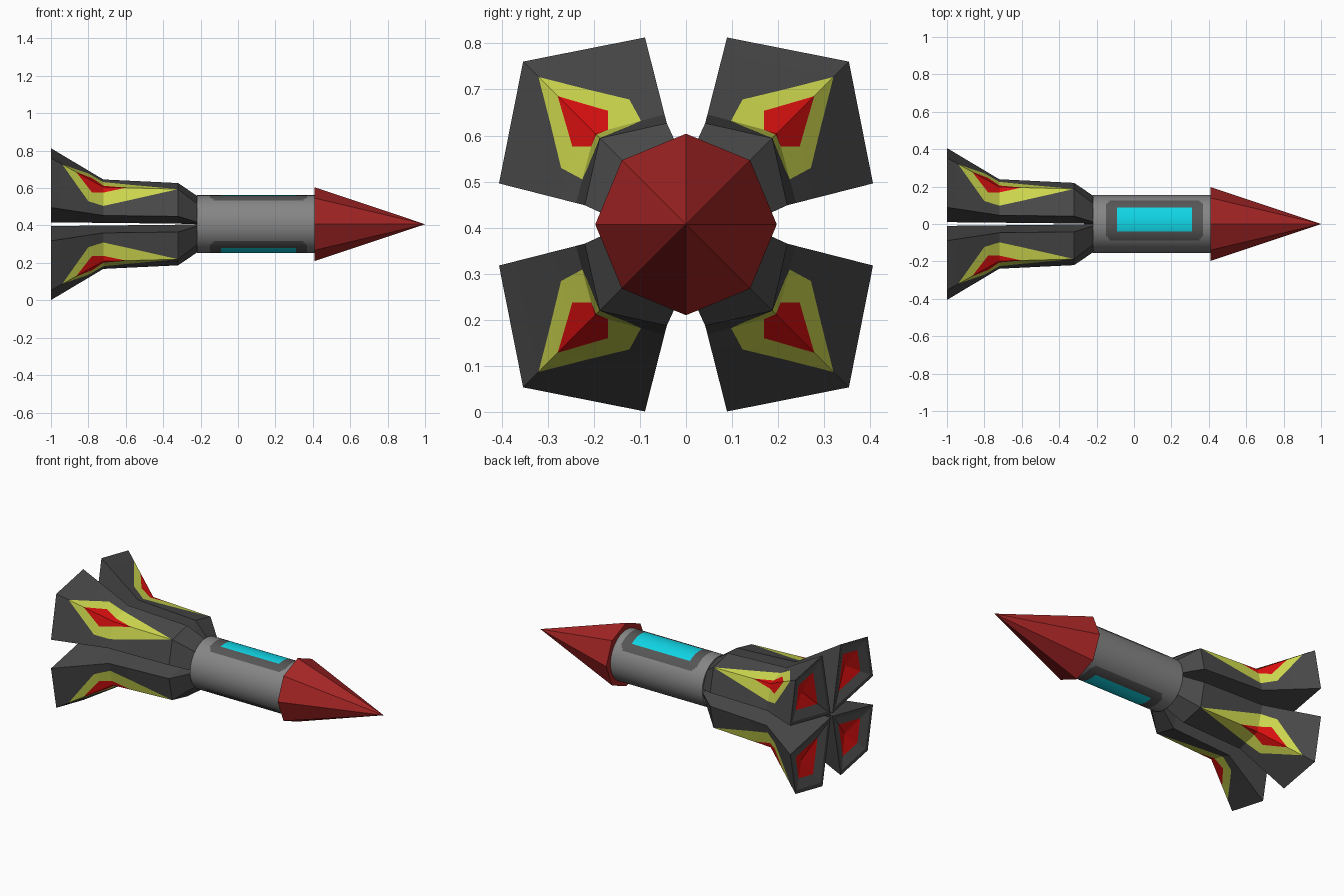
import bpy, bmesh, math
from mathutils import Matrix, Vector

if "Cube" in bpy.data.objects:
    bpy.data.objects.remove(bpy.data.objects["Cube"])

AXIS_Z = 0.407
BODY_R = 0.155


def material(name, hex_rgb):
    def lin(c):
        c /= 255
        return c / 12.92 if c <= 0.04045 else ((c + 0.055) / 1.055) ** 2.4
    m = bpy.data.materials.new(name)
    m.diffuse_color = (*[lin(c) for c in hex_rgb], 1)
    m.use_nodes = True
    m.node_tree.nodes["Principled BSDF"].inputs["Base Color"].default_value = m.diffuse_color
    return m


GREY = material("body grey", (134, 134, 134))
FRAME = material("frame grey", (86, 86, 86))
CYAN = material("window cyan", (16, 212, 228))
NOSE = material("nose red", (166, 37, 37))
DARK = material("pod dark grey", (74, 74, 74))
YELLOW = material("marking yellow", (210, 220, 80))
RED = material("marking red", (222, 16, 16))


def finish(bm, name, mats, normals=True):
    if normals:
        bmesh.ops.recalc_face_normals(bm, faces=bm.faces)
    me = bpy.data.meshes.new(name)
    bm.to_mesh(me)
    bm.free()
    for m in mats:
        me.materials.append(m)
    ob = bpy.data.objects.new(name, me)
    ob.location.z = AXIS_Z
    bpy.context.collection.objects.link(ob)
    return ob


# Nose: eight-sided pyramid
bm = bmesh.new()
bmesh.ops.create_cone(bm, cap_ends=True, segments=8, radius1=0.197, radius2=0, depth=0.59,
                      matrix=Matrix.Translation((0.705, 0, 0)) @ Matrix.Rotation(math.pi / 2, 4, 'Y'))
bmesh.ops.remove_doubles(bm, verts=bm.verts, dist=1e-5)
finish(bm, "nose_cone", [NOSE])


# Body: fine tube so that the two rounded windows can be cut by rule
def in_round_rect(dx, ds, hx, hs, r):
    qx, qs = abs(dx) - hx + r, abs(ds) - hs + r
    return math.hypot(max(qx, 0), max(qs, 0)) + min(max(qx, qs), 0) <= r


def body_material(x, deg):
    d = (deg + 90) % 180 - 90 - 10          # same window above and below
    s = math.radians(d) * BODY_R
    if in_round_rect(x - 0.11, s, 0.20, 0.0677, 0.008):
        return 2
    if in_round_rect(x - 0.11, s, 0.26, 0.1218, 0.05):
        return 1
    return 0


bm = bmesh.new()
N, M = 72, 63
rings = []
for i in range(M + 1):
    x = -0.22 + 0.01 * i
    rings.append([bm.verts.new((x, BODY_R * math.sin(2 * math.pi * j / N),
                                BODY_R * math.cos(2 * math.pi * j / N))) for j in range(N)])
for i in range(M):
    for j in range(N):
        k = (j + 1) % N
        f = bm.faces.new((rings[i][j], rings[i][k], rings[i + 1][k], rings[i + 1][j]))
        f.smooth = True
        f.material_index = body_material(-0.215 + 0.01 * i, (j + 0.5) * 360 / N)
bm.faces.new(rings[0])
bm.faces.new(rings[-1])
finish(bm, "body", [GREY, FRAME, CYAN])

# Pod sections: x, ridge radius, side radius, side half-width, inner radius
SECTIONS = [(-1.0, 0.50, 0.35, 0.224, 0.014), (-0.72, 0.28, 0.202, 0.136, 0.010),
            (-0.32, 0.265, 0.185, 0.126, 0.004), (-0.22, 0.156, 0.115, 0.100, 0.0)]
# Half-widths of the painted kites along x
YELLOW_W = [(-0.94, 0), (-0.80, 0.105), (-0.72, 0.090), (-0.32, 0)]
RED_W = [(-0.865, 0), (-0.78, 0.055), (-0.72, 0.026), (-0.60, 0)]


def sample(table, x):
    if x <= table[0][0]:
        return table[0][1:]
    for a, b in zip(table, table[1:]):
        if x <= b[0]:
            t = (x - a[0]) / (b[0] - a[0])
            return tuple(p + (q - p) * t for p, q in zip(a[1:], b[1:]))
    return table[-1][1:]


def make_pod(name, angle):
    bm = bmesh.new()
    cache = {}
    ca, sa = math.cos(angle), math.sin(angle)

    def vert(x, r, t):
        key = (round(x, 4), round(r, 4), round(t, 4))
        if key not in cache:
            cache[key] = bm.verts.new((x, r * ca - t * sa, r * sa + t * ca))
        return cache[key]

    def face(pts, mat):
        vs = list(dict.fromkeys(vert(*p) for p in pts))
        if len(vs) > 2:
            bm.faces.new(vs).material_index = mat

    def row(x, side):
        ridge, sr, sw, inner = sample(SECTIONS, x)
        widths = (0, sample(RED_W, x)[0], sample(YELLOW_W, x)[0], sw)
        return [(x, ridge + (sr - ridge) * w / sw, side * w) for w in widths] + [(x, inner, 0)]

    # Walls: red, yellow and plain strips outside, plain inside
    xs = sorted({p[0] for t in (SECTIONS, YELLOW_W, RED_W) for p in t})
    for side in (1, -1):
        for x0, x1 in zip(xs, xs[1:]):
            a, b = row(x0, side), row(x1, side)
            for k, mat in enumerate((2, 1, 0, 0)):
                face((a[k], a[k + 1], b[k + 1], b[k]), mat)

    # Exhaust end: dark rim, grey ring and red centre, slightly hollow
    _, ridge, sr, sw, inner = SECTIONS[0]
    kite = [(ridge, 0), (sr, sw), (inner, 0), (sr, -sw)]
    c = 0.30

    def end_ring(s, x):
        return [(x, c + (r - c) * s, t * s) for r, t in kite]

    loops = [end_ring(1, -1.0), end_ring(0.87, -0.998), end_ring(0.54, -0.975), end_ring(0, -0.94)]
    for a, b, mat in zip(loops, loops[1:], (0, 3, 2)):
        for k in range(4):
            n = (k + 1) % 4
            face((a[k], a[n], b[n], b[k]), mat)
    finish(bm, name, [DARK, YELLOW, RED, FRAME])


for i, name in enumerate(("upper_back", "upper_front", "lower_front", "lower_back")):
    make_pod(name + "_engine_pod", math.radians(45 + 90 * i))
